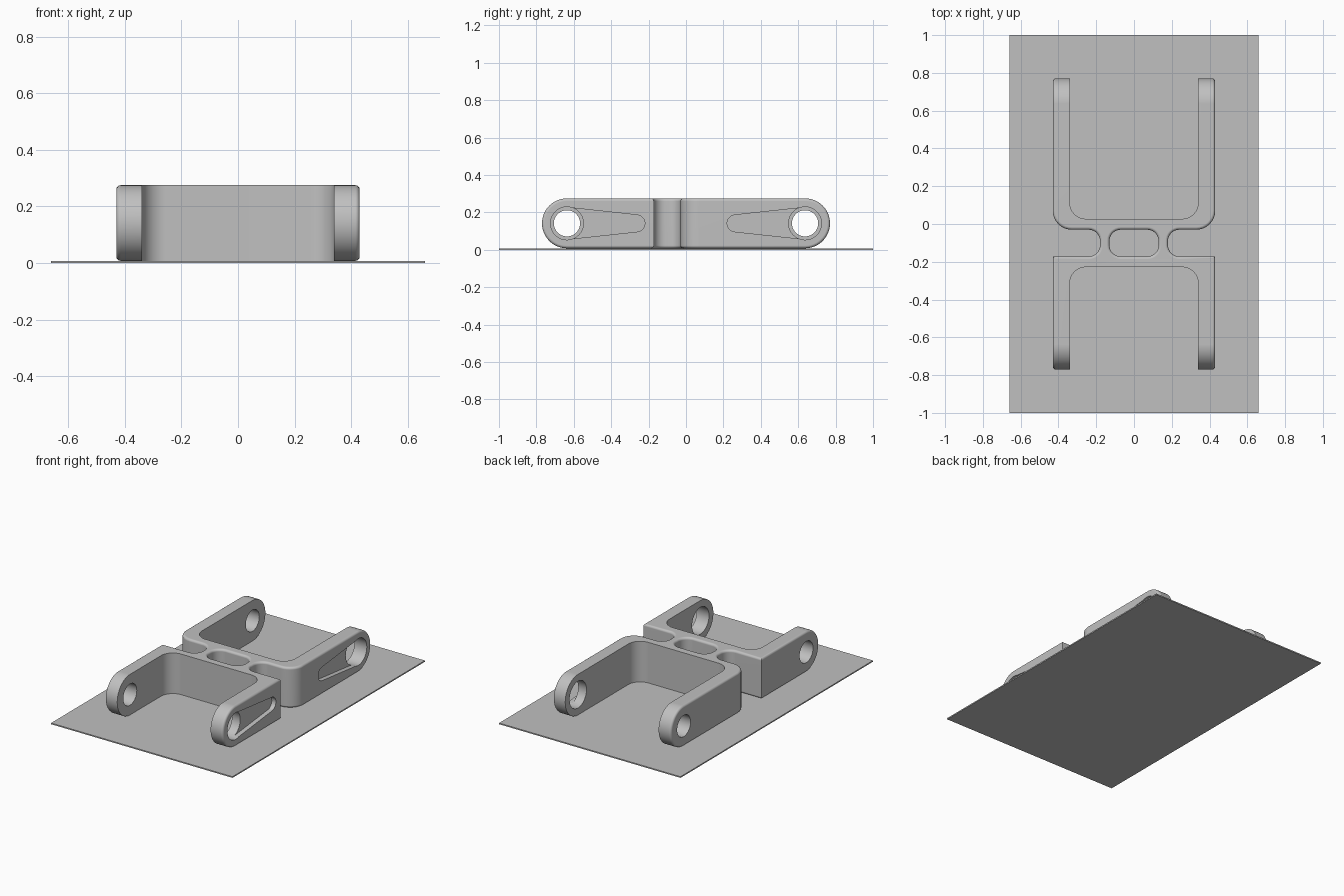
import bpy, bmesh, math
from mathutils import Vector

if "Cube" in bpy.data.objects:
    bpy.data.objects.remove(bpy.data.objects["Cube"])

BASE = 0.008               # plate thickness
TOP = 0.275
R = (TOP - BASE) / 2       # radius of the arm ends
MID = BASE + R             # height of the pin axis
PIN = 0.77 - R             # y of the pin axis

grey = bpy.data.materials.new("grey")
grey.diffuse_color = (0.53, 0.53, 0.53, 1)
grey.use_nodes = True
grey.node_tree.nodes["Principled BSDF"].inputs["Base Color"].default_value = grey.diffuse_color


def prism(name, pts, axis, lo, hi):
    """Extrude a 2D outline along x or z."""
    bm = bmesh.new()
    place = (lambda p: (lo, p[0], p[1])) if axis == 'X' else (lambda p: (p[0], p[1], lo))
    face = bm.faces.new([bm.verts.new(place(p)) for p in pts])
    new = bmesh.ops.extrude_face_region(bm, geom=[face])["geom"]
    step = Vector((hi - lo, 0, 0)) if axis == 'X' else Vector((0, 0, hi - lo))
    bmesh.ops.translate(bm, vec=step, verts=[g for g in new if isinstance(g, bmesh.types.BMVert)])
    bmesh.ops.recalc_face_normals(bm, faces=bm.faces)
    mesh = bpy.data.meshes.new(name)
    bm.to_mesh(mesh)
    bm.free()
    mesh.materials.append(grey)
    obj = bpy.data.objects.new(name, mesh)
    bpy.context.collection.objects.link(obj)
    return obj


def arc(cy, cz, r, a0, a1, n):
    return [(cy + r * math.cos(math.radians(a0 + (a1 - a0) * i / n)),
             cz + r * math.sin(math.radians(a0 + (a1 - a0) * i / n))) for i in range(n + 1)]


def rounded(corners, n=8):
    """Outline from (x, y, radius) right-angle corners."""
    out = []
    for i, (x, y, r) in enumerate(corners):
        p = Vector((x, y))
        if r == 0:
            out.append(p)
            continue
        a = (Vector(corners[i - 1][:2]) - p).normalized()
        b = (Vector(corners[(i + 1) % len(corners)][:2]) - p).normalized()
        c = p + (a + b) * r
        for k in range(n + 1):
            t = math.pi / 2 * k / n
            out.append(c - r * (b * math.cos(t) + a * math.sin(t)))
    return out


def apply(obj, kind, **settings):
    mod = obj.modifiers.new(kind.lower(), kind)
    for key, value in settings.items():
        setattr(mod, key, value)
    bpy.context.view_layer.objects.active = obj
    bpy.ops.object.modifier_apply(modifier=mod.name)


def boolean(obj, tool, op='DIFFERENCE'):
    apply(obj, 'BOOLEAN', operation=op, solver='EXACT', object=tool)
    bpy.data.objects.remove(tool)


# Thin base plate
prism("base_plate", [(-0.66, -1), (0.66, -1), (0.66, 1), (-0.66, 1)], 'Z', 0, BASE)

# Right half of the double fork, seen from above
half = [(0, 0.027, 0), (0.34, 0.027, 0.085), (0.34, 0.85, 0), (0.43, 0.85, 0),
        (0.43, -0.03, 0.1), (0.18, -0.03, 0.06), (0.18, -0.172, 0.06), (0.43, -0.172, 0),
        (0.43, -0.85, 0), (0.34, -0.85, 0), (0.34, -0.228, 0.085), (0, -0.228, 0),
        (0, -0.172, 0), (0.13, -0.172, 0.06), (0.13, -0.03, 0.06), (0, -0.03, 0)]
fork = prism("double_fork_bracket", rounded(half), 'Z', -0.2, 0.5)

# Trim to the side profile with round arm ends
side = arc(PIN, MID, R, -90, 90, 24) + arc(-PIN, MID, R, 90, 270, 24)
boolean(fork, prism("side_trim", side, 'X', -0.2, 0.7), 'INTERSECT')

# Round the outer rims, leaving the inner U edges crisp
bm = bmesh.new()
bm.from_mesh(fork.data)
bmesh.ops.remove_doubles(bm, verts=bm.verts, dist=1e-5)


def is_rim(e):
    if len(e.link_faces) != 2 or e.calc_face_angle(0) < 0.7:
        return False
    if all(abs(f.normal.z) < 0.01 for f in e.link_faces) and abs(e.verts[0].co.z - e.verts[1].co.z) > 0.1:
        return False
    on_seam = all(v.co.x < 1e-4 for v in e.verts)
    inner = all(v.co.x < 0.341 and (v.co.y > 0.02 or v.co.y < -0.22) for v in e.verts)
    return not on_seam and not inner


bmesh.ops.bevel(bm, geom=[e for e in bm.edges if is_rim(e)], offset=0.015,
                segments=4, profile=0.5, affect='EDGES')
seam = [f for f in bm.faces if all(v.co.x < 1e-4 for v in f.verts)]
bmesh.ops.delete(bm, geom=seam, context='FACES')
bm.to_mesh(fork.data)
bm.free()
apply(fork, 'MIRROR', use_clip=True, merge_threshold=0.0005)

# Pin holes: wide on the right arms, narrow on the left; tapered pockets on the right
for s in (-1, 1):
    for r, lo, hi in ((0.088, 0.2, 0.6), (0.07, -0.6, -0.2)):
        boolean(fork, prism("pin_hole", arc(s * PIN, MID, r, 0, 352.5, 47), 'X', lo, hi))
    tilt = math.degrees(math.asin((0.085 - 0.045) / (PIN - 0.265)))
    a = 90 - tilt
    drop = arc(-PIN, MID, 0.085, a, 360 - a, 32) + arc(-0.265, MID, 0.045, -a, a, 16)
    drop = [(-s * y, z) for y, z in drop]
    boolean(fork, prism("pocket", drop, 'X', 0.40, 0.6))

# Smooth rounds, flat faces
bpy.ops.object.select_all(action='DESELECT')
fork.select_set(True)
bpy.context.view_layer.objects.active = fork
bpy.ops.object.shade_smooth_by_angle(angle=math.radians(30))
apply(fork, 'WEIGHTED_NORMAL', keep_sharp=True)
